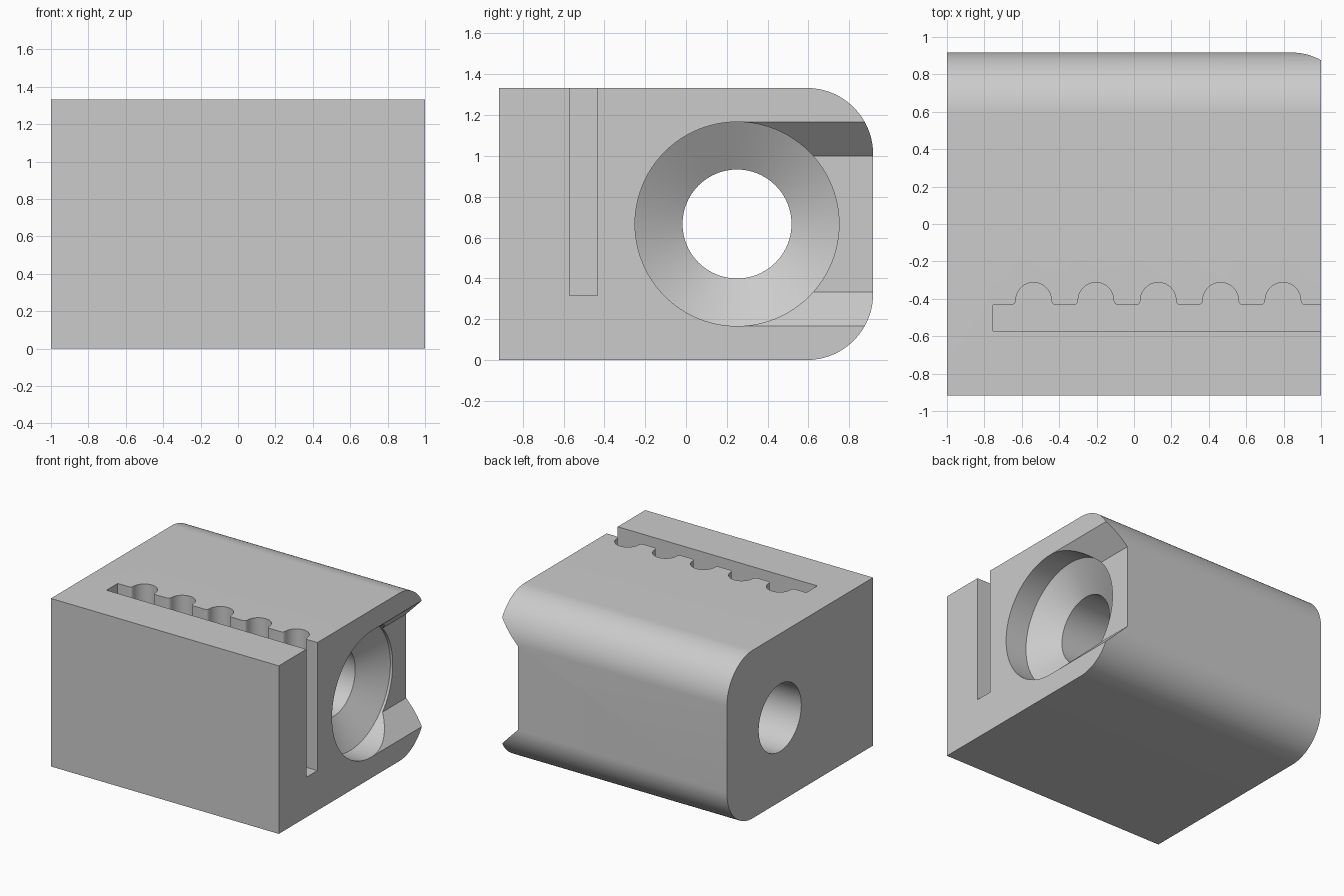
import bpy, bmesh
from math import sin, cos, pi, radians
from mathutils import Vector

if "Cube" in bpy.data.objects:
    bpy.data.objects.remove(bpy.data.objects["Cube"], do_unlink=True)

grey = bpy.data.materials.new("plain grey")
grey.use_nodes = True
colour = (0.6, 0.6, 0.6, 1)
grey.diffuse_color = colour
grey.node_tree.nodes["Principled BSDF"].inputs["Base Color"].default_value = colour

WIDTH, HALF_Y, HEIGHT = 2.0, 0.917, 1.333
BORE_Y, BORE_Z = 0.25, HEIGHT / 2


def arc(cx, cy, r, start, end, steps):
    """Points on an arc, angles in degrees."""
    angles = [radians(start + (end - start) * i / steps) for i in range(steps + 1)]
    return [(cx + r * cos(a), cy + r * sin(a)) for a in angles]


def make_object(name, bm):
    bmesh.ops.remove_doubles(bm, verts=bm.verts, dist=1e-5)
    bmesh.ops.recalc_face_normals(bm, faces=bm.faces)
    mesh = bpy.data.meshes.new(name)
    bm.to_mesh(mesh)
    bm.free()
    mesh.materials.append(grey)
    obj = bpy.data.objects.new(name, mesh)
    bpy.context.collection.objects.link(obj)
    return obj


def prism(name, outline, place, sweep):
    """Extrude a 2D outline, placed in space by a function, along a vector."""
    bm = bmesh.new()
    face = bm.faces.new([bm.verts.new(place(*p)) for p in outline])
    moved = bmesh.ops.extrude_face_region(bm, geom=[face])["geom"]
    verts = [v for v in moved if isinstance(v, bmesh.types.BMVert)]
    bmesh.ops.translate(bm, verts=verts, vec=Vector(sweep))
    return make_object(name, bm)


# Body: block with two rounded back edges
R = 0.325
outline = [(-HALF_Y, HEIGHT), (-HALF_Y, 0)]
outline += arc(HALF_Y - R, R, R, -90, 0, 24)
outline += arc(HALF_Y - R, HEIGHT - R, R, 0, 90, 24)
body = prism("clamp_block", outline, lambda y, z: (-1, y, z), (WIDTH, 0, 0))

# Stepped bore: counterbore, conical seat and through hole, lathed about x
bm = bmesh.new()
profile = [(1.2, 0), (1.2, 0.5), (0.812, 0.5), (0.667, 0.267), (-1.2, 0.267), (-1.2, 0)]
verts = [bm.verts.new((x, BORE_Y, BORE_Z + r)) for x, r in profile]
edges = [bm.edges.new(pair) for pair in zip(verts, verts[1:])]
bmesh.ops.spin(bm, geom=verts + edges, cent=(0, BORE_Y, BORE_Z), axis=(1, 0, 0),
               angle=2 * pi, steps=96, use_duplicate=False)
bore = make_object("bore_cutter", bm)

# Side channel with sloped walls, from the bore out through the back
floor_x, half = 0.833, 0.333
channel = prism("channel_cutter",
                [(floor_x, -half), (floor_x, half), (1.1, half + 0.267), (1.1, -half - 0.267)],
                lambda x, z: (x, BORE_Y, BORE_Z + z), (0, 1, 0))

# Belt slot with rounded tooth pockets and small fillets at their mouths
wall_y, tooth_r, fillet = -0.433, 0.095, 0.025
outline = [(1.1, -0.572), (-0.753, -0.572), (-0.753, wall_y)]
for i in range(5):
    x = -0.537 + i / 3
    side = tooth_r + fillet
    outline += arc(x - side, wall_y + fillet, fillet, -90, 0, 6)
    outline += arc(x, wall_y + fillet, tooth_r, 180, 0, 24)[1:-1]
    outline += arc(x + side, wall_y + fillet, fillet, 180, 270, 6)
outline.append((1.1, wall_y))
slot = prism("belt_slot_cutter", outline, lambda x, y: (x, y, 0.317), (0, 0, 1.2))

# Cut everything out of the body
bpy.context.view_layer.objects.active = body
for cutter in (bore, channel, slot):
    cutter.hide_render = True
    mod = body.modifiers.new("cut", "BOOLEAN")
    mod.operation, mod.solver, mod.object = "DIFFERENCE", "EXACT", cutter
    bpy.ops.object.modifier_apply(modifier=mod.name)
    bpy.data.objects.remove(cutter, do_unlink=True)

# Smooth the curves, keep the edges crisp
for obj in bpy.context.selected_objects:
    obj.select_set(False)
body.select_set(True)
bpy.ops.object.shade_smooth_by_angle(angle=radians(25))
